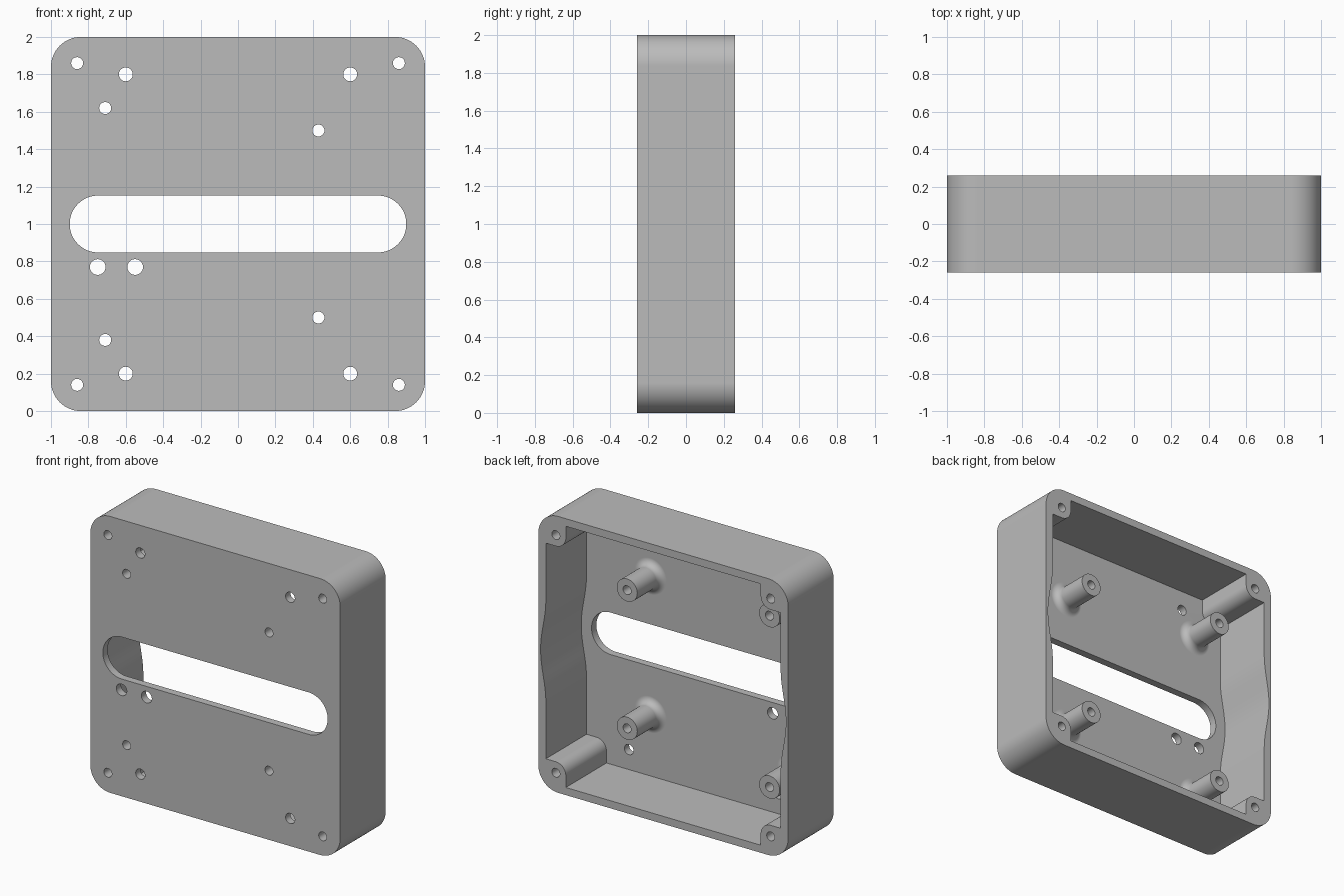
import bpy, bmesh
from math import pi, sin, cos, radians

if "Cube" in bpy.data.objects:
    bpy.data.objects.remove(bpy.data.objects["Cube"])

# Main dimensions, with y as depth and outlines centred on the panel
FRONT, BACK, FLOOR = -0.26, 0.26, -0.205
MID = 1.0
BOSS = 0.86          # corner screw position
SCREW_R = 0.032
PEGS = [(-0.71, 0.62), (-0.71, -0.62), (0.43, 0.5), (0.43, -0.5)]

grey = bpy.data.materials.new("plain grey")
grey.use_nodes = True
grey.diffuse_color = (0.5, 0.5, 0.5, 1)
grey.node_tree.nodes["Principled BSDF"].inputs["Base Color"].default_value = (0.5, 0.5, 0.5, 1)


def arc(cx, cz, r, start, end, n):
    steps = [radians(start + (end - start) * i / n) for i in range(n + 1)]
    return [(cx + r * cos(a), cz + r * sin(a)) for a in steps]


def circle(cx, cz, r, n=32):
    return arc(cx, cz, r, 0, 360, n)[:-1]


def four_way(quarter):
    """Mirror a quarter outline into a full closed loop."""
    half = quarter + [(-x, z) for x, z in reversed(quarter)]
    return half + [(-x, -z) for x, z in half]


def loft(bm, sections):
    """Skin (outline, y) sections into a closed solid."""
    rings = [[bm.verts.new((x, y, z + MID)) for x, z in pts] for pts, y in sections]
    for a, b in zip(rings, rings[1:]):
        for i in range(len(a)):
            bm.faces.new((a[i - 1], a[i], b[i], b[i - 1]))
    bm.faces.new(rings[0])
    bm.faces.new(rings[-1])


def solid(name, *lofts):
    bm = bmesh.new()
    for sections in lofts:
        loft(bm, sections)
    bmesh.ops.recalc_face_normals(bm, faces=bm.faces)
    mesh = bpy.data.meshes.new(name)
    bm.to_mesh(mesh)
    bm.free()
    mesh.materials.append(grey)
    obj = bpy.data.objects.new(name, mesh)
    bpy.context.collection.objects.link(obj)
    return obj


def combine(target, tool, operation):
    tool.hide_render = True
    mod = target.modifiers.new(tool.name, 'BOOLEAN')
    mod.operation, mod.solver, mod.object = operation, 'EXACT', tool
    bpy.context.view_layer.objects.active = target
    bpy.ops.object.modifier_apply(modifier=mod.name)
    bpy.data.objects.remove(tool)


# Rounded block
outline = four_way(arc(0.84, 0.84, 0.16, 0, 90, 16))
housing = solid("housing", [(outline, FRONT), (outline, BACK)])

# Cavity: waved side walls and a rounded screw boss in each corner
WALL, WAVE, REACH = 0.94, 0.021, 0.37
steps = [(i + 0.5) / 12 for i in range(12)]
wave = [(WALL + WAVE * (1 + cos(pi * t)), REACH * t) for t in steps]
boss = arc(BOSS, BOSS, 0.08, 270, 180, 12)
quarter = wave + [(WALL, REACH), (WALL, 0.78)] + boss + [(0.78, 0.945)]
cavity = four_way(quarter)
combine(housing, solid("cavity_cutter", [(cavity, FLOOR), (cavity, BACK + 0.1)]), 'DIFFERENCE')

# Standoffs with a filleted foot
PEG_R, FILLET, PEG_END = 0.082, 0.05, 0.06
foot = arc(PEG_R + FILLET, FLOOR + FILLET, FILLET, 270, 180, 8)
profile = [(PEG_R + FILLET, FLOOR - 0.025)] + foot + [(PEG_R, PEG_END)]
pegs = [[(circle(x, z, r, 40), y) for r, y in profile] for x, z in PEGS]
combine(housing, solid("standoffs", *pegs), 'UNION')

# Slot and through holes
slot = four_way(arc(0.748, 0, 0.152, 0, 90, 16)[1:])
holes = [(x, z, SCREW_R) for x, z in PEGS]
for sx in (-1, 1):
    for sz in (-1, 1):
        holes += [(sx * BOSS, sz * BOSS, SCREW_R), (sx * 0.6, sz * 0.8, 0.037)]
holes += [(x, -0.23, 0.042) for x in (-0.75, -0.55)]
outlines = [slot] + [circle(*h) for h in holes]
cutters = [[(o, FRONT - 0.1), (o, BACK + 0.1)] for o in outlines]
combine(housing, solid("hole_cutters", *cutters), 'DIFFERENCE')

# Smooth curves, crisp edges, flat panels
bpy.ops.object.select_all(action='DESELECT')
housing.select_set(True)
bpy.context.view_layer.objects.active = housing
bpy.ops.object.shade_smooth_by_angle(angle=radians(30))
weighted = housing.modifiers.new("flat_panels", 'WEIGHTED_NORMAL')
weighted.keep_sharp = True
